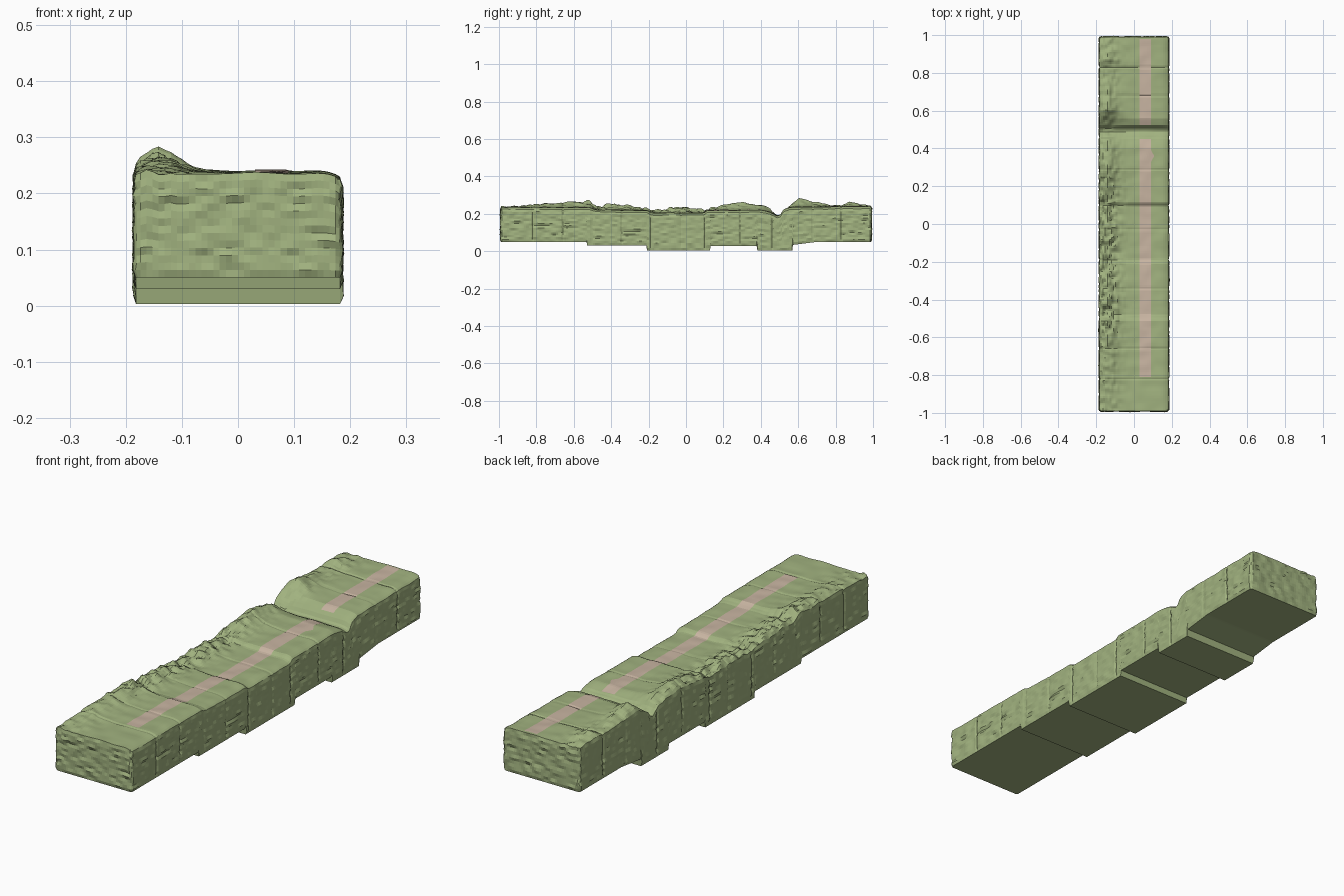
import bpy, bmesh, math
from mathutils import Vector, noise

if "Cube" in bpy.data.objects:
    bpy.data.objects.remove(bpy.data.objects["Cube"])

# profiles along the length (y, z)
GROUND = [(-1, .236), (-.51, .234), (-.48, .222), (-.21, .218), (-.18, .205), (.09, .205),
          (.115, .218), (.4, .22), (.46, .207), (.485, .19), (.502, .192), (.52, .222), (.56, .236), (1, .24)]
CREST = [(-1, .238), (-.9, .243), (-.8, .255), (-.6, .268), (-.51, .272), (-.48, .237), (-.4, .258), (-.3, .248),
         (-.2, .222), (-.1, .23), (-.02, .245), (.05, .225), (.1, .22), (.2, .252), (.3, .265), (.4, .25),
         (.45, .23), (.485, .193), (.505, .195), (.55, .24), (.6, .288), (.68, .267), (.77, .248), (.83, .248),
         (.87, .267), (.95, .25), (1, .24)]
BASE = [(-1, .05), (-.532, .05), (-.528, .03), (-.212, .03), (-.208, .003), (.128, .003), (.132, .028),
        (.378, .028), (.382, .003), (.568, .003), (.572, .034), (.7, .05), (1, .05)]
# ridge height share across the width (x, share)
RIDGE = [(-.19, .25), (-.17, .7), (-.138, 1), (-.11, .6), (-.08, .25), (-.04, .06), (0, 0), (.2, 0)]
SEAMS = [-.82, -.66, -.5, -.34, -.19, -.03, .1, .29, .46, .68, .83]


def lerp(table, t):
    for (a, u), (b, v) in zip(table, table[1:]):
        if t <= b:
            return u + (v - u) * (t - a) / (b - a)
    return table[-1][1]


def rough(x, y, z):
    return noise.noise(Vector((x, y, z)))


def seam(y):
    return max(0, 1 - min(abs(y - s) for s in SEAMS) / .008)


def surface(x, y):
    g = lerp(GROUND, y)
    share = lerp(RIDGE, x)
    z = g + (lerp(CREST, y) - g) * share
    # craggy ridge, rolling elsewhere, softened rim on the right
    crag = .018 if -.6 < y < .25 else .009
    z += min(1, share * 1.5) * crag * (rough(x * 40, y * 30, 1) - .2)
    z += .003 * rough(x * 15, y * 18, 5) - .003 * seam(y)
    z -= .012 * max(0, (x - .14) / .045) ** 2
    return z


def material(name, colour):
    m = bpy.data.materials.new(name)
    m.diffuse_color = (*colour, 1)
    m.use_nodes = True
    m.node_tree.nodes["Principled BSDF"].inputs["Base Color"].default_value = m.diffuse_color
    return m


# lattice stations; the base steps get their own pairs of rows
XS = [-.185 + .37 * i / 34 for i in range(35)]
NZ = 14
steps = [p[0] for p in BASE[1:-2]]
YS = sorted(steps + [y for y in (-.992 + 1.984 * i / 220 for i in range(221))
                     if min(abs(y - s) for s in steps) > .003])
NX, NY = len(XS) - 1, len(YS) - 1


def place(i, j, k):
    x, y = XS[i], YS[j]
    low, top = lerp(BASE, y), surface(x, y)
    z = low + (top - low) * k / NZ
    # rough coursed rock on the outer walls
    side = (i == NX) - (i == 0)
    end = (j == NY) - (j == 0)
    mid = 0 < k < NZ
    if side:
        d = .006 * rough(y * 22, z * 70, side * 9) - .004 * seam(y)
        x += side * (d if mid else -.003)
    if end:
        y += end * (.007 * rough(x * 25, z * 90, end * 7) if mid else -.003)
        if side:
            x -= side * .004
            y -= end * .004
    return x, y, z


# terrain block
bm = bmesh.new()
verts = {}


def vert(key):
    if key not in verts:
        verts[key] = bm.verts.new(place(*key))
    return verts[key]


def quad(*keys):
    bm.faces.new([vert(k) for k in keys])


for i in range(NX):
    for j in range(NY):
        for k in (0, NZ):
            quad((i, j, k), (i + 1, j, k), (i + 1, j + 1, k), (i, j + 1, k))
    for k in range(NZ):
        for j in (0, NY):
            quad((i, j, k), (i + 1, j, k), (i + 1, j, k + 1), (i, j, k + 1))
for j in range(NY):
    for k in range(NZ):
        for i in (0, NX):
            quad((i, j, k), (i, j + 1, k), (i, j + 1, k + 1), (i, j, k + 1))
bmesh.ops.recalc_face_normals(bm, faces=bm.faces)
mesh = bpy.data.meshes.new("terrain_block")
bm.to_mesh(mesh)
bm.free()
block = bpy.data.objects.new("terrain_block", mesh)
bpy.context.collection.objects.link(block)
mesh.materials.append(material("grass", (.36, .45, .215)))


# footpath strips laid on the ground, broken at the stream
def path(name, y0, y1, mat):
    b = bmesh.new()
    n = max(2, int((y1 - y0) / .009))
    prev = None
    for j in range(n + 1):
        y = y0 + (y1 - y0) * j / n
        bulge = .018 * max(0, 1 - abs(y - .36) / .03)
        row = []
        for i in range(7):
            x = .03 + (.06 + bulge) * i / 6
            row.append(b.verts.new((x, y, surface(x, y) + .0015)))
        if prev:
            for i in range(6):
                b.faces.new((prev[i], prev[i + 1], row[i + 1], row[i]))
        prev = row
    me = bpy.data.meshes.new(name)
    b.to_mesh(me)
    b.free()
    me.materials.append(mat)
    bpy.context.collection.objects.link(bpy.data.objects.new(name, me))


sand = material("sand", (.58, .46, .36))
path("footpath_long", -.81, .45, sand)
path("footpath_short", .525, .98, sand)
